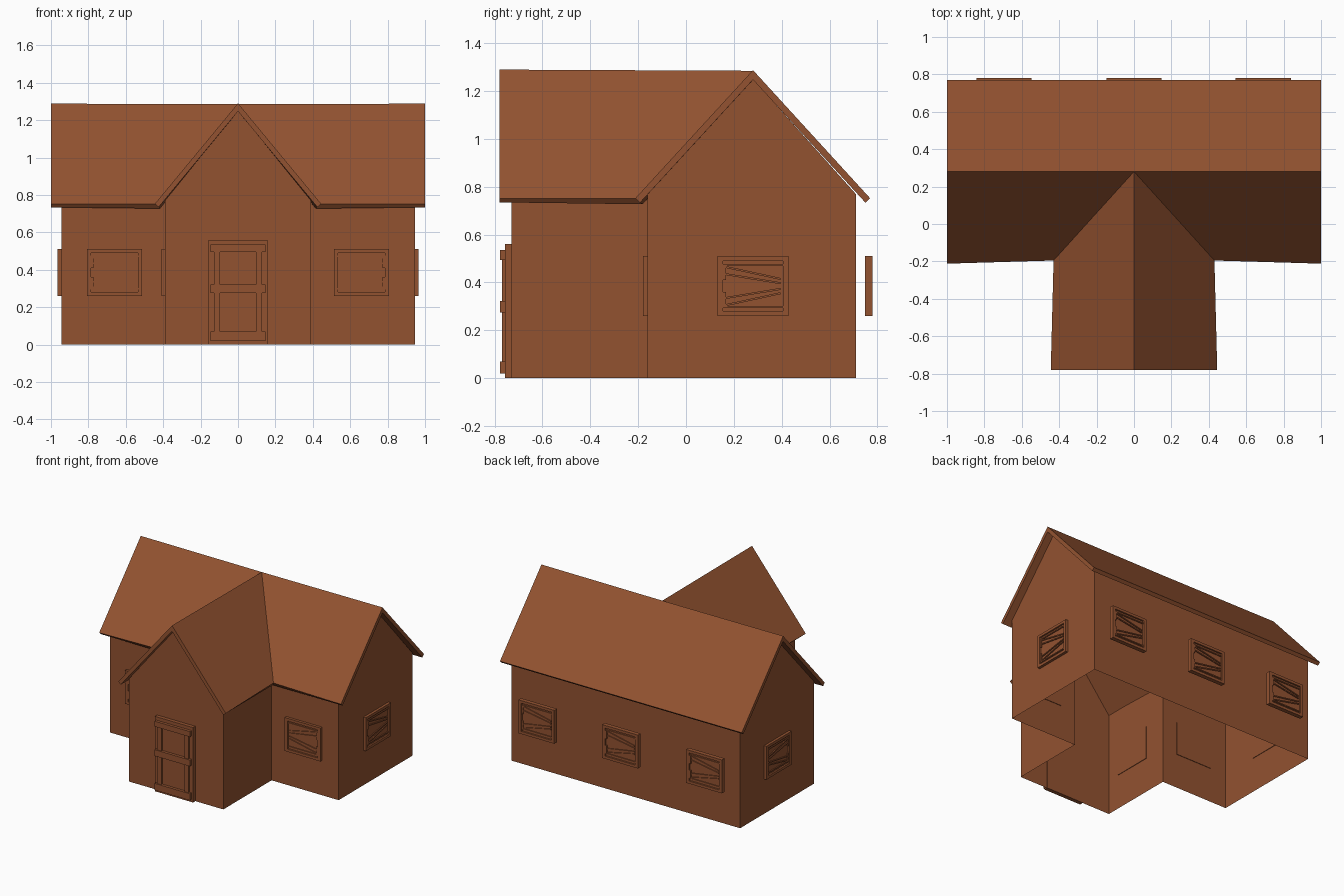
import bpy, bmesh
from math import pi, atan2, hypot
from mathutils import Matrix, Vector

if "Cube" in bpy.data.objects:
    bpy.data.objects.remove(bpy.data.objects["Cube"])

mat = bpy.data.materials.new("brick_brown")
mat.diffuse_color = (0.29, 0.085, 0.03, 1)
mat.use_nodes = True
mat.node_tree.nodes["Principled BSDF"].inputs["Base Color"].default_value = mat.diffuse_color


def finish(name, bm):
    me = bpy.data.meshes.new(name)
    bm.to_mesh(me)
    bm.free()
    me.materials.append(mat)
    ob = bpy.data.objects.new(name, me)
    bpy.context.collection.objects.link(ob)
    return ob


def sheet(name, faces):
    bm = bmesh.new()
    for f in faces:
        bm.faces.new([bm.verts.new(p) for p in f])
    bmesh.ops.remove_doubles(bm, verts=bm.verts, dist=1e-4)
    return finish(name, bm)


def mirrored(f):
    return [(-x, y, z) for x, y, z in reversed(f)]


def box(bm, x0, x1, y0, y1, z0, z1, turn=0):
    c = Vector(((x0 + x1) / 2, (y0 + y1) / 2, (z0 + z1) / 2))
    m = (Matrix.Translation(c) @ Matrix.Rotation(turn, 4, 'Y')
         @ Matrix.Diagonal((x1 - x0, y1 - y0, z1 - z0, 1)))
    bmesh.ops.create_cube(bm, size=1, matrix=m)


# Walls: open T-shaped shell without a floor
W, F, B, RY = 0.945, -0.16, 0.71, 0.28      # main body
w, wf, top, apex = 0.39, -0.73, 0.77, 1.25  # front wing
side = [(W, F, 0), (W, B, 0), (W, B, top), (W, RY, apex), (W, F, top)]
front = [(w, F, 0), (W, F, 0), (W, F, top), (w, F, top)]
wing = [(w, wf, 0), (w, F, 0), (w, F, top), (w, wf, top)]
walls = [f for s in (side, front, wing) for f in (s, mirrored(s))]
walls.append([(W, B, 0), (-W, B, 0), (-W, B, top), (W, B, top)])
walls.append([(-w, wf, 0), (w, wf, 0), (w, wf, top), (0, wf, apex), (-w, wf, top)])
sheet("walls", walls)

# Roof: cross gable with two valleys, thickened downwards
mid, ridge = (0, RY, 1.285), (1, RY, 1.288)
valley, eave = (0.43, -0.195, 0.752), (1, -0.212, 0.752)
tip, wing_eave = (0, -0.78, 1.29), (0.445, -0.78, 0.752)
main_slope = [mid, valley, eave, ridge]
wing_slope = [mid, tip, wing_eave, valley]
back_slope = [mid, ridge, (1, 0.77, 0.752), (0, 0.77, 0.752)]
roof = sheet("roof", [f for s in (main_slope, wing_slope, back_slope)
                      for f in (s, mirrored(s))])
sol = roof.modifiers.new("thickness", 'SOLIDIFY')
sol.thickness = 0.027
sol.offset = -1
sol.use_even_offset = True
sol.use_quality_normals = True


# Window: frame, recessed pane and fanned slats, facing -y before turning
def window(name, loc, turn, flip=1, back=0.004):
    bm = bmesh.new()
    a, b, h, k = 0.148, 0.125, 0.125, 0.105
    for s in (-1, 1):
        box(bm, min(s * a, s * b), max(s * a, s * b), -0.02, back, -h, h)
        box(bm, -b, b, -0.02, back, min(s * k, s * h), max(s * k, s * h))
        box(bm, -b, b, -0.015, -0.006, s * 0.088 - 0.004, s * 0.088 + 0.004)
        box(bm, -b, -b + 0.012, -0.017, -0.006, s * 0.055 - 0.03, s * 0.055 + 0.03)
        for z0, z1 in ((0.08, 0.03), (0.05, 0.012)):
            n = hypot(0.23, z0 - z1) / 2
            zc = s * (z0 + z1) / 2
            box(bm, -n, n, -0.015, -0.006, zc - 0.004, zc + 0.004,
                atan2(s * (z0 - z1), 0.23))
    box(bm, -b, b, -0.008, back, -k, k)
    if flip < 0:
        bmesh.ops.scale(bm, vec=(-1, 1, 1), verts=bm.verts)
        bmesh.ops.reverse_faces(bm, faces=bm.faces)
    ob = finish(name, bm)
    ob.location = loc
    ob.rotation_euler.z = turn


zc = 0.385
window("front_window_left", (-0.66, F, zc), 0)
window("front_window_right", (0.66, F, zc), 0, -1)
window("side_window_right", (W, RY, zc), pi / 2)
window("side_window_left", (-W, RY, zc), -pi / 2, -1)
window("wing_window_left", (-w, -0.48, zc), -pi / 2)
for i, x in enumerate((-0.695, 0, 0.692)):
    window(f"back_window_{i + 1}", (x, 0.76, zc), pi, 1, 0.012)

# Door: slab, rails, stiles and two panels
bm = bmesh.new()
box(bm, -0.158, 0.158, -0.757, -0.727, 0, 0.56)
for z0, z1 in ((0.02, 0.07), (0.275, 0.322), (0.495, 0.535)):
    box(bm, -0.147, 0.147, -0.778, -0.755, z0, z1)
for s in (-1, 1):
    box(bm, s * 0.112 - 0.017, s * 0.112 + 0.017, -0.77, -0.755, 0.04, 0.52)
finish("door", bm)
